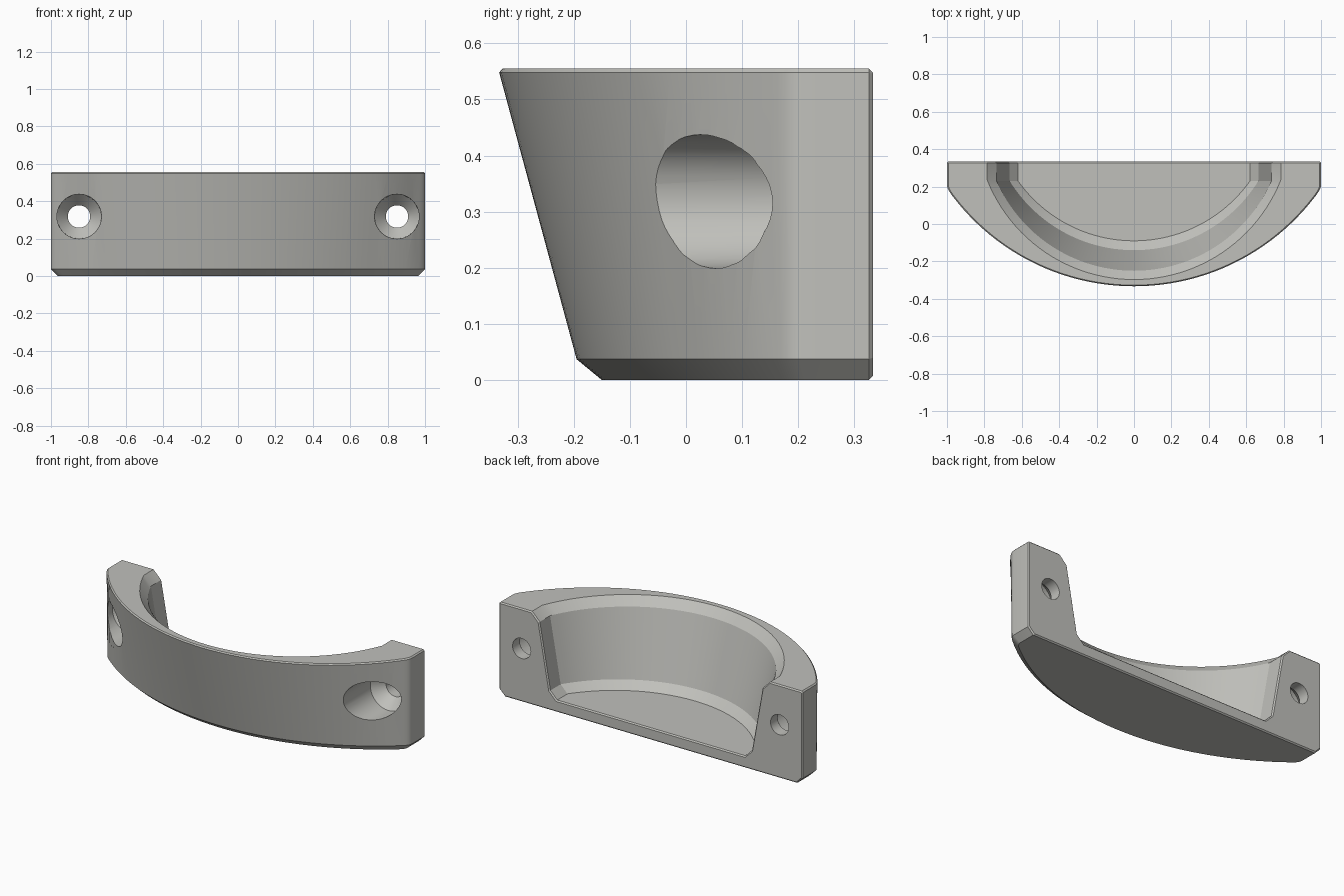
import bpy, bmesh, math

if "Cube" in bpy.data.objects:
    bpy.data.objects.remove(bpy.data.objects["Cube"])

BACK = 0.333


def arc(hx, y_side, y_front, n=48):
    """Circular arc from (hx, y_side) through (0, y_front) to (-hx, y_side)."""
    s = y_side - y_front
    r = (hx * hx + s * s) / (2 * s)
    a = math.asin(hx / r)
    return [(r * math.sin(a - 2 * a * i / n), y_front + r - r * math.cos(a - 2 * a * i / n))
            for i in range(n + 1)]


def outline(hx, y_side, y_front, back, rounded):
    pts = arc(hx, y_side, y_front)
    if rounded:  # soften the corner where the bow meets the side
        def soften(p, q):
            s = math.copysign(1, p[0])
            c = [(p[0], p[1] + 0.02), p, (p[0] + (q[0] - p[0]) * 0.7, p[1] + (q[1] - p[1]) * 0.7)]
            out = []
            for k in range(5):
                t = k / 4
                out.append(tuple((1 - t) ** 2 * c[0][j] + 2 * t * (1 - t) * c[1][j] + t * t * c[2][j]
                                 for j in (0, 1)))
            return out
        pts = soften(pts[0], pts[1]) + pts[1:-1] + soften(pts[-1], pts[-2])[::-1]
    return [(hx, back)] + pts + [(-hx, back)]


def loft(name, layers, back, rounded):
    """Skin a solid through outlines given as (z, half width, side y, front y)."""
    bm = bmesh.new()
    rings = [[bm.verts.new((x, y, z)) for x, y in outline(hx, ys, yf, back, rounded)]
             for z, hx, ys, yf in layers]
    for a, b in zip(rings, rings[1:]):
        for i in range(len(a)):
            j = (i + 1) % len(a)
            bm.faces.new((a[i], a[j], b[j], b[i]))
    bm.faces.new(rings[0])
    bm.faces.new(rings[-1])
    return finish(name, bm)


def lathe_y(name, cx, cz, profile, n=48):
    """Solid of revolution around a y axis, from (y, radius) pairs."""
    bm = bmesh.new()
    rings = [[bm.verts.new((cx + r * math.cos(2 * math.pi * i / n), y,
                            cz + r * math.sin(2 * math.pi * i / n))) for i in range(n)]
             for y, r in profile]
    for a, b in zip(rings, rings[1:]):
        for i in range(n):
            j = (i + 1) % n
            bm.faces.new((a[i], a[j], b[j], b[i]))
    bm.faces.new(rings[0])
    bm.faces.new(rings[-1])
    return finish(name, bm)


def finish(name, bm):
    bmesh.ops.recalc_face_normals(bm, faces=bm.faces)
    me = bpy.data.meshes.new(name)
    bm.to_mesh(me)
    bm.free()
    ob = bpy.data.objects.new(name, me)
    bpy.context.collection.objects.link(ob)
    return ob


def cut(body, cutter):
    mod = body.modifiers.new("cut", 'BOOLEAN')
    mod.operation, mod.solver, mod.object = 'DIFFERENCE', 'EXACT', cutter
    bpy.context.view_layer.objects.active = body
    bpy.ops.object.modifier_apply(modifier=mod.name)
    bpy.data.objects.remove(cutter)


# Bowed outer body, leaning outward, with chamfered bottom and top rims
handle = loft("cup_handle", [(0, 0.963, 0.2, -0.15), (0.037, 1, 0.19, -0.195),
                             (0.548, 1, 0.19, -0.333), (0.555, 0.993, 0.192, -0.327)], BACK, True)

# Finger cavity with chamfered floor and mouth
cut(handle, loft("cavity_cutter", [(0.07, 0.62, 0.23, -0.09), (0.115, 0.665, 0.23, -0.14),
                                   (0.505, 0.735, 0.23, -0.25), (0.555, 0.785, 0.235, -0.297),
                                   (0.605, 0.835, 0.24, -0.344)], 0.5, False))

# Fine chamfer round the mounting face
bm = bmesh.new()
bm.from_mesh(handle.data)
bmesh.ops.dissolve_limit(bm, angle_limit=0.001, verts=bm.verts, edges=bm.edges)
rim = [e for e in bm.edges if all(abs(v.co.y - BACK) < 1e-4 for v in e.verts)]
bmesh.ops.bevel(bm, geom=rim, offset=0.007, segments=1, affect='EDGES', clamp_overlap=True)
bm.to_mesh(handle.data)
bm.free()

# Countersunk screw holes
for side in (-1, 1):
    cut(handle, lathe_y("screw_cutter", side * 0.85, 0.318,
                        [(-0.5, 0.123), (0.2, 0.118), (0.265, 0.06), (0.5, 0.06)]))

# Grey finish
grey = bpy.data.materials.new("warm_grey")
grey.diffuse_color = (0.53, 0.53, 0.5, 1)
grey.use_nodes = True
grey.node_tree.nodes["Principled BSDF"].inputs["Base Color"].default_value = grey.diffuse_color
handle.data.materials.clear()
handle.data.materials.append(grey)
for p in handle.data.polygons:
    p.material_index = 0
bpy.ops.object.select_all(action='DESELECT')
handle.select_set(True)
bpy.context.view_layer.objects.active = handle
bpy.ops.object.shade_smooth_by_angle(angle=math.radians(20))
